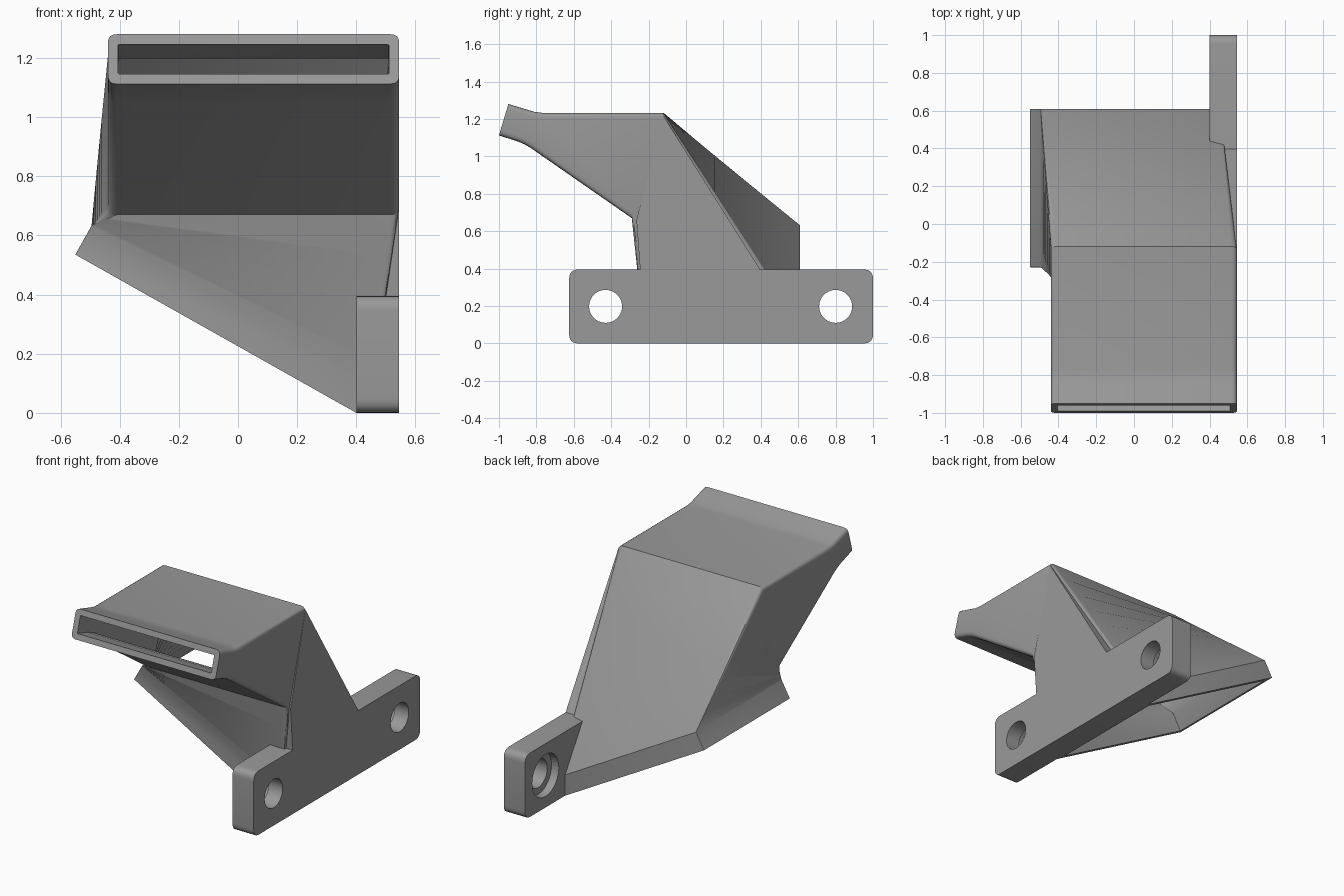
import bpy, bmesh, math
from mathutils import Vector

if "Cube" in bpy.data.objects:
    bpy.data.objects.remove(bpy.data.objects["Cube"])

grey = bpy.data.materials.new("plain grey")
grey.diffuse_color = (0.32, 0.32, 0.32, 1)
grey.use_nodes = True
grey.node_tree.nodes["Principled BSDF"].inputs["Base Color"].default_value = grey.diffuse_color


def make_object(name, bm, smooth=True):
    bmesh.ops.recalc_face_normals(bm, faces=bm.faces[:])
    mesh = bpy.data.meshes.new(name)
    bm.to_mesh(mesh)
    bm.free()
    mesh.materials.append(grey)
    obj = bpy.data.objects.new(name, mesh)
    bpy.context.collection.objects.link(obj)
    if smooth:
        bpy.ops.object.select_all(action='DESELECT')
        obj.select_set(True)
        bpy.context.view_layer.objects.active = obj
        bpy.ops.object.shade_smooth_by_angle(angle=math.radians(30))
    return obj


def rounded_loop(corners, r, steps=4):
    """Closed loop through the corners, each one rounded off."""
    pts = []
    for i, p in enumerate(corners):
        a = p + (corners[i - 1] - p).normalized() * r
        b = p + (corners[(i + 1) % len(corners)] - p).normalized() * r
        for k in range(steps + 1):
            t = k / steps
            pts.append(a * (1 - t) ** 2 + p * 2 * t * (1 - t) + b * t * t)
    return pts


def section(x0, x1, low, high):
    """Cross-section of the upper duct between two (y, z) points."""
    return [Vector((x1, *low)), Vector((x1, *high)), Vector((x0, *high)), Vector((x0, *low))]


def inlet(lift, inset):
    """Sloped inlet rectangle, lifted along its normal."""
    a, b = Vector((0.40, 0, 0)), Vector((-0.55, 0, 0.535))
    d = (b - a).normalized()
    n = Vector((d.z, 0, -d.x)) * lift
    a, b = a + d * inset + n, b - d * inset + n
    f, k = Vector((0, -0.23 + inset, 0)), Vector((0, 0.61 - inset, 0))
    return [a + f, a + k, b + k, b + f]


def duct_loops(inset, upper, r):
    """Loops from the inlet, through the ruled body, to the nozzle tip."""
    lip = inlet(0.112, inset)
    x0, x1 = -0.44 + inset, 0.545 - inset
    tops = [section(x0, x1, lo, hi) for lo, hi in upper]
    loops = [rounded_loop(inlet(0, inset), 0.004)]
    steps = 8
    for i in range(steps + 1):
        t = i / steps
        corners = [p.lerp(q, t) for p, q in zip(lip, tops[0])]
        loops.append(rounded_loop(corners, 0.004 + (r - 0.004) * t))
    return loops + [rounded_loop(c, r) for c in tops[1:]]


def skin(bm, loops):
    rings = [[bm.verts.new(p) for p in loop] for loop in loops]
    for a, b in zip(rings, rings[1:]):
        join(bm, a, b)
    return rings


def join(bm, a, b):
    for i in range(len(a)):
        j = (i + 1) % len(a)
        bm.faces.new((a[i], a[j], b[j], b[i]))


# (y, z) of the lower and upper walls from the bend to the nozzle tip
outer = [((-0.29, 0.67), (-0.12, 1.233)), ((-0.83, 1.045), (-0.77, 1.233)),
         ((-0.865, 1.065), (-0.81, 1.238)), ((-0.90, 1.08), (-0.85, 1.25)),
         ((-1.0, 1.112), (-0.95, 1.28))]
inner = [((-0.25, 0.685), (-0.135, 1.198)), ((-0.82, 1.085), (-0.775, 1.198)),
         ((-0.855, 1.10), (-0.82, 1.203)), ((-0.89, 1.115), (-0.86, 1.215)),
         ((-0.99, 1.146), (-0.96, 1.246))]
outer_loops = duct_loops(0, outer, 0.03)
inner_loops = duct_loops(0.035, inner, 0.004)

# Hollow duct
bm = bmesh.new()
o, i = skin(bm, outer_loops), skin(bm, inner_loops)
join(bm, o[0], i[0])
join(bm, o[-1], i[-1])
make_object("duct", bm)

# Cavity cutter
bm = bmesh.new()
rings = skin(bm, inner_loops)
bm.faces.new(rings[0])
bm.faces.new(rings[-1])
cavity = make_object("cavity_cutter", bm, False)
cutters = [cavity]

# Screw holes with counterbores on the inner side
for y in (-0.43, 0.80):
    for name, r, x0, x1 in (("hole_cutter", 0.088, 0.3, 0.7), ("counterbore_cutter", 0.13, 0.3, 0.45)):
        bm = bmesh.new()
        ring = [Vector((x0, y + r * math.cos(k * math.tau / 40), 0.198 + r * math.sin(k * math.tau / 40)))
                for k in range(40)]
        rings = skin(bm, [ring, [p + Vector((x1 - x0, 0, 0)) for p in ring]])
        bm.faces.new(rings[0])
        bm.faces.new(rings[1])
        cutters.append(make_object(name, bm, False))

# Mounting bar
bm = bmesh.new()
bar = [Vector((0.40, y, z)) for y, z in ((-0.625, 0), (1, 0), (1, 0.395), (-0.625, 0.395))]
ring = rounded_loop(bar, 0.05, 6)
rings = skin(bm, [ring, [p + Vector((0.145, 0, 0)) for p in ring]])
bm.faces.new(rings[0])
bm.faces.new(rings[1])
mount = make_object("mounting_bar", bm)
for c in cutters:
    mod = mount.modifiers.new("cut", 'BOOLEAN')
    mod.operation = 'DIFFERENCE'
    mod.solver = 'EXACT'
    mod.object = c
    c.hide_render = True
    c.hide_viewport = True

# Side web that fills between the duct wall and the bar's outer face
bm = bmesh.new()
for p in ((0.545, -0.245, 0.39), (0.545, -0.265, 0.66), (0.545, -0.12, 1.215), (0.545, 0.40, 0.39),
          (0.49, -0.245, 0.39), (0.47, 0.40, 0.39), (0.535, -0.265, 0.66), (0.54, -0.12, 1.215)):
    bm.verts.new(p)
bmesh.ops.convex_hull(bm, input=bm.verts[:])
make_object("side_web", bm, False)
